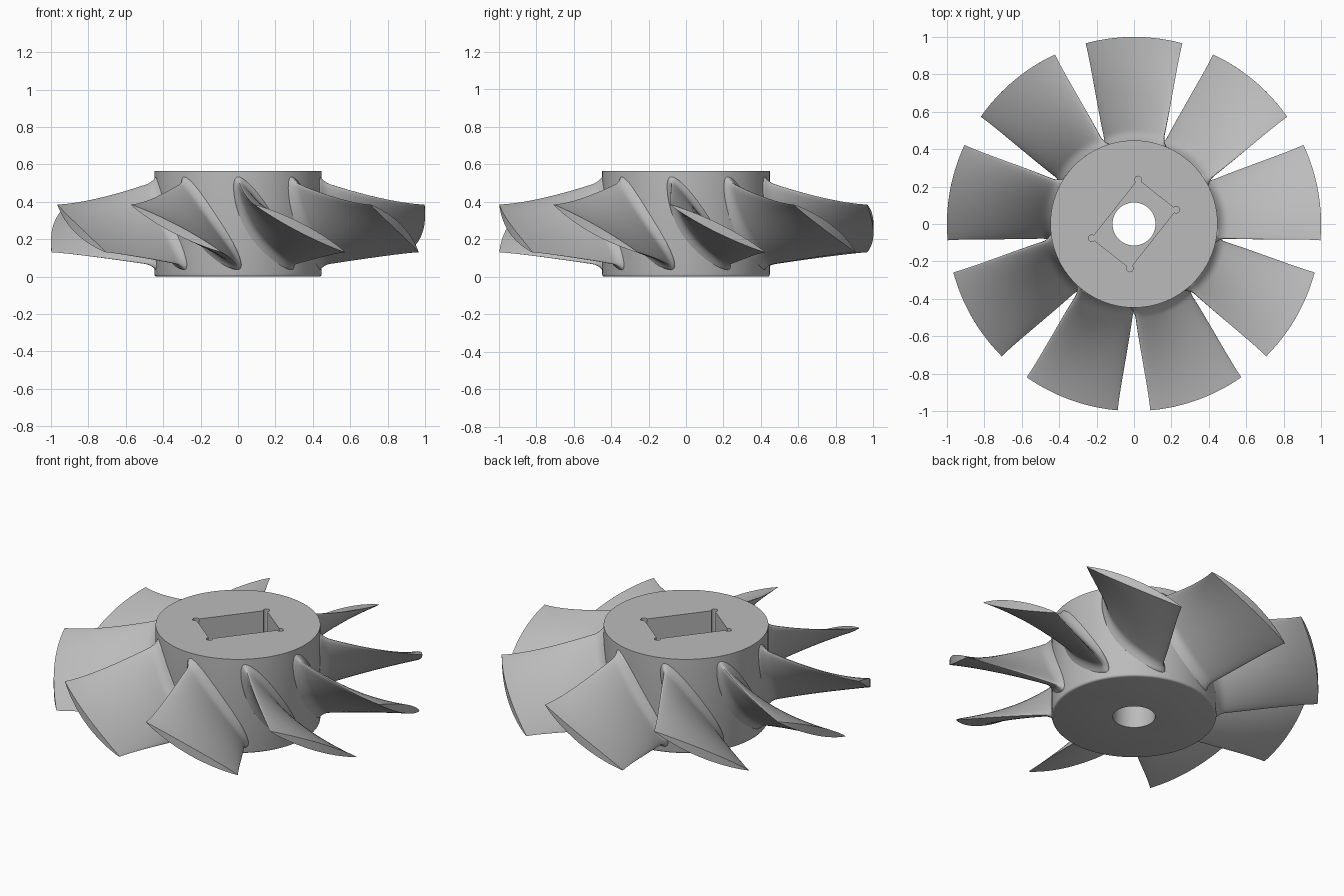
import bpy, bmesh, math
from mathutils import Matrix, Vector

if "Cube" in bpy.data.objects:
    bpy.data.objects.remove(bpy.data.objects["Cube"])

BLADES, HUB_R, HUB_H = 9, 0.447, 0.565

grey = bpy.data.materials.new("plain grey")
grey.use_nodes = True
grey.diffuse_color = (0.5, 0.5, 0.5, 1)
grey.node_tree.nodes["Principled BSDF"].inputs["Base Color"].default_value = (0.5, 0.5, 0.5, 1)


def make_object(name, bm):
    bmesh.ops.recalc_face_normals(bm, faces=bm.faces)
    mesh = bpy.data.meshes.new(name)
    bm.to_mesh(mesh)
    bm.free()
    mesh.materials.append(grey)
    obj = bpy.data.objects.new(name, mesh)
    bpy.context.collection.objects.link(obj)
    return obj


def cylinder(name, radius, z0, z1, x=0, y=0, segments=32):
    bm = bmesh.new()
    bmesh.ops.create_cone(bm, cap_ends=True, segments=segments, radius1=radius, radius2=radius,
                          depth=z1 - z0, matrix=Matrix.Translation((x, y, (z0 + z1) / 2)))
    return make_object(name, bm)


def activate(obj):
    bpy.ops.object.select_all(action='DESELECT')
    obj.select_set(True)
    bpy.context.view_layer.objects.active = obj


def cut(obj, cutter):
    mod = obj.modifiers.new("cut", 'BOOLEAN')
    mod.operation, mod.solver, mod.object = 'DIFFERENCE', 'EXACT', cutter
    activate(obj)
    bpy.ops.object.modifier_apply(modifier=mod.name)
    bpy.data.objects.remove(cutter)


def smooth(obj, angle=35):
    activate(obj)
    bpy.ops.object.shade_smooth_by_angle(angle=math.radians(angle))


# Hub: drum with a small bevel on its lower rim
hub = cylinder("hub", HUB_R, 0, HUB_H, segments=128)
bm = bmesh.new()
bm.from_mesh(hub.data)
rim = [e for e in bm.edges if all(v.co.z < 0.01 for v in e.verts)]
bmesh.ops.bevel(bm, geom=rim, offset=0.012, segments=3, profile=0.5, affect='EDGES')
bm.to_mesh(hub.data)
bm.free()

# Shaft bore and rectangular socket with relieved corners
cut(hub, cylinder("bore_cutter", 0.115, -0.1, 0.7, segments=64))
HALF_L, HALF_W, FLOOR = 0.20, 0.13, 0.26
turn = Matrix.Rotation(math.radians(51.7), 4, 'Z')
bm = bmesh.new()
bmesh.ops.create_cube(bm, size=1, matrix=Matrix.Translation((0, 0, FLOOR + 0.25)) @ turn
                      @ Matrix.Diagonal((2 * HALF_L, 2 * HALF_W, 0.5, 1)))
cut(hub, make_object("socket_cutter", bm))
for sx in (-1, 1):
    for sy in (-1, 1):
        p = turn @ Vector((sx * HALF_L, sy * HALF_W, 0))
        cut(hub, cylinder("corner_cutter", 0.018, FLOOR, 0.7, p.x, p.y, 20))
smooth(hub)


# Blades: lens sections wrapped on cylinders, lofted outward with a flared root
def blade_ring(r, n=24):
    t = max(0.0, (r - HUB_R) / (1 - HUB_R))
    flare = 0.035 * max(0.0, 1 - (r - HUB_R) / 0.06) ** 2.5 if r > HUB_R else 0.035
    half = math.radians(15 + 4.5 * (1 - t) ** 1.6)
    high = 0.385 + 0.125 * (1 - t) ** 1.5
    low = 0.13 - 0.07 * (1 - t) ** 1.2
    a = Vector((-half * r, high))
    b = Vector((half * r, low))
    along = (b - a).normalized()
    normal = Vector((-along.y, along.x))
    points = []
    for i in range(2 * n):
        ang = math.pi * i / n
        c, s = math.cos(ang), math.sin(ang)
        u = (1 - c) / 2
        # rounded ends near the hub, thin lens at the tip
        thick = (0.026 * (1 - t) + 0.004) * s + 0.020 * s * abs(s)
        camber = -0.03 * (1 - t) * math.sin(math.pi * u)
        q = a.lerp(b, u) + normal * (camber + thick + flare * s) - along * flare * c * 0.7
        th = q.x / r
        points.append((-r * math.sin(th), r * math.cos(th), q.y))
    return points


radii = [HUB_R - 0.03, HUB_R] + [HUB_R + 0.06 * k / 6 for k in range(1, 7)]
radii += [radii[-1] + (1 - radii[-1]) * k / 14 for k in range(1, 15)]
for k in range(BLADES):
    bm = bmesh.new()
    rings = [[bm.verts.new(p) for p in blade_ring(r)] for r in radii]
    for inner, outer in zip(rings, rings[1:]):
        for i in range(len(inner)):
            j = (i + 1) % len(inner)
            bm.faces.new((inner[i], inner[j], outer[j], outer[i]))
    # Caps follow the cylinder by bridging opposite sides of the section
    for ring in (rings[0], rings[-1]):
        m = len(ring)
        for i in range(m // 2):
            quad = [ring[i], ring[i + 1], ring[(m - i - 1) % m], ring[(m - i) % m]]
            bm.faces.new(list(dict.fromkeys(quad)))
    bmesh.ops.rotate(bm, verts=bm.verts, cent=(0, 0, 0),
                     matrix=Matrix.Rotation(2 * math.pi * k / BLADES, 3, 'Z'))
    smooth(make_object(f"blade_{k + 1}", bm), 45)
